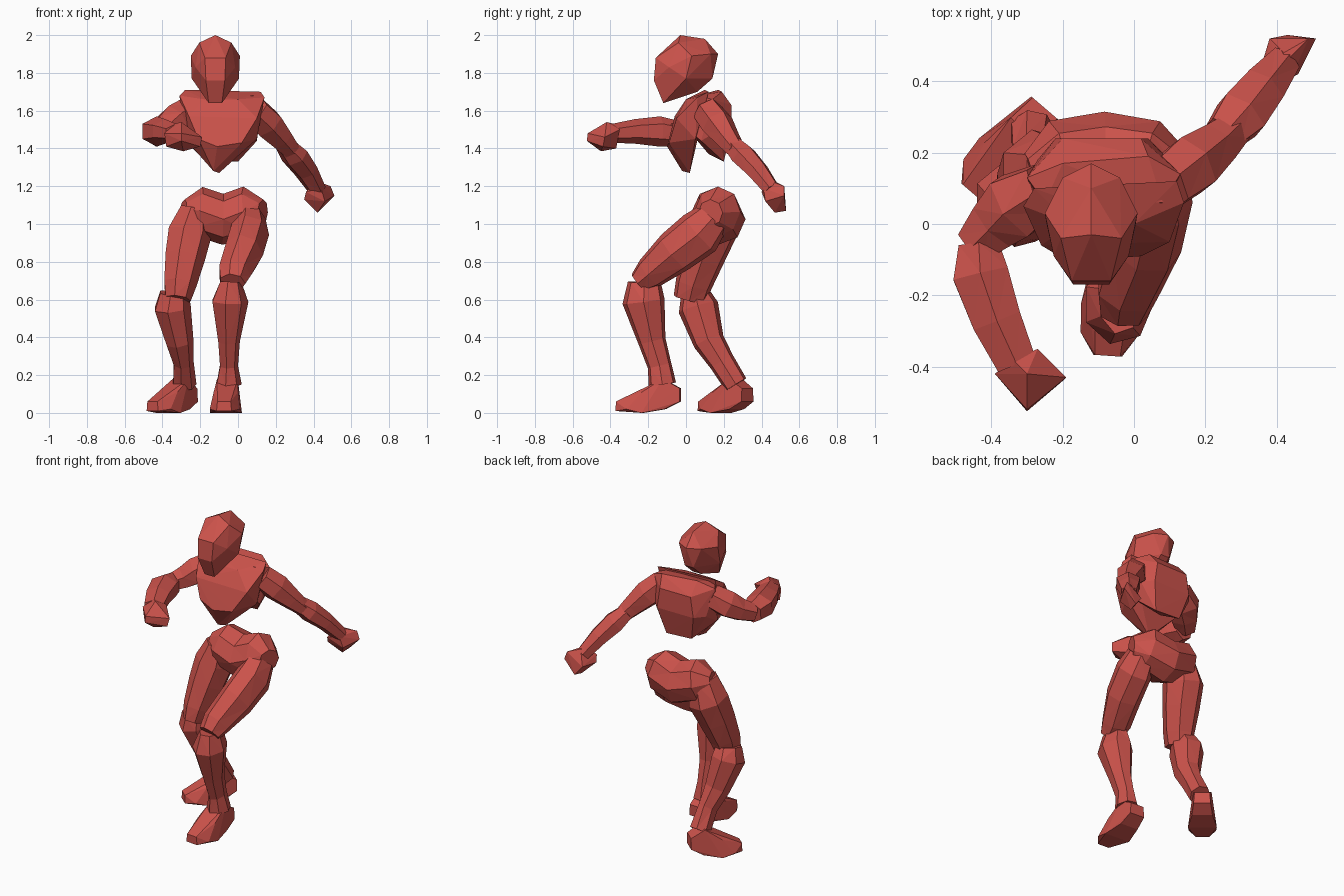
import bpy, bmesh, math
from mathutils import Vector

mat = bpy.data.materials.new("red")
mat.diffuse_color = (0.6, 0.085, 0.07, 1)


def finish(name, bm):
    bmesh.ops.triangulate(bm, faces=bm.faces[:])
    bmesh.ops.recalc_face_normals(bm, faces=bm.faces[:])
    me = bpy.data.meshes.new(name)
    bm.to_mesh(me)
    bm.free()
    me.materials.append(mat)
    ob = bpy.data.objects.new(name, me)
    bpy.context.collection.objects.link(ob)


def hull(name, pts):
    """Faceted convex block around a few corner points."""
    bm = bmesh.new()
    for p in pts:
        bm.verts.new(p)
    res = bmesh.ops.convex_hull(bm, input=bm.verts[:])
    junk = {v for v in res["geom_interior"] if isinstance(v, bmesh.types.BMVert)}
    bmesh.ops.delete(bm, geom=list(junk), context="VERTS")
    finish(name, bm)


def limb(name, rings, ref, n):
    """Loft of rings (x, y, z, radius along ref, radius across) following the path."""
    bm = bmesh.new()
    cs = [Vector(r[:3]) for r in rings]
    loops = []
    for i, r in enumerate(rings):
        t = (cs[min(i + 1, len(cs) - 1)] - cs[max(i - 1, 0)]).normalized()
        s = (ref - t * ref.dot(t)).normalized()
        d = t.cross(s)
        loops.append([bm.verts.new(cs[i] + s * r[3] * math.cos(a) + d * r[4] * math.sin(a))
                      for a in (2 * math.pi * k / n for k in range(n))])
    for a, b in zip(loops, loops[1:]):
        for k in range(n):
            bm.faces.new((a[k], a[(k + 1) % n], b[(k + 1) % n], b[k]))
    bm.faces.new(loops[0])
    bm.faces.new(loops[-1])
    finish(name, bm)


X, Z = Vector((1, 0, 0)), Vector((0, 0, 1))

# head: half profile mirrored about its own centre line
half = [(0, -.03, 2), (0, .10, 1.98), (0, .17, 1.9), (.03, .14, 1.77), (.03, .06, 1.7),
        (.035, -.12, 1.64), (.05, -.17, 1.76), (.055, -.16, 1.88), (.085, -.04, 1.96),
        (.13, .03, 1.89), (.125, 0, 1.77), (.105, -.09, 1.83), (.08, .13, 1.9)]
hull("head", [(-.12 + s * x, y, z) for x, y, z in half for s in (-1, 1)])

# chest front with pointed lower edge, and upper back
hull("chest", [(-.18, 0, 1.66), (0, 0, 1.66), (-.31, .05, 1.68), (.14, .06, 1.67),
               (-.28, .1, 1.71), (.12, .12, 1.7), (-.26, -.06, 1.57), (.1, -.05, 1.56),
               (-.21, -.09, 1.45), (.02, -.09, 1.43), (-.11, -.1, 1.41), (-.13, -.02, 1.28),
               (-.1, .02, 1.27), (.1, .05, 1.45), (-.28, .05, 1.45)])
hull("upper_back", [(-.2, .24, 1.63), (.02, .24, 1.63), (-.22, .24, 1.5), (.04, .24, 1.5),
                    (-.18, .2, 1.34), (0, .2, 1.33), (-.1, .12, 1.37), (.1, .08, 1.44),
                    (-.28, .08, 1.44), (.13, .14, 1.66), (-.3, .13, 1.67),
                    (-.2, .17, 1.71), (.04, .19, 1.7), (.1, .18, 1.5), (-.27, .18, 1.5),
                    (-.25, .06, 1.68), (.08, .06, 1.68), (-.25, .01, 1.5), (.07, .01, 1.5)])

# pelvis: lofted sideways, dipping at the waist
limb("pelvis", [(-.29, .14, 1.08, .05, .06), (-.22, .16, 1.07, .13, .13),
                (-.08, .17, 1.025, .135, .145), (.05, .165, 1.065, .135, .125),
                (.13, .13, 1.06, .07, .07)], Z, 8)

# legs
limb("left_thigh", [(.06, .14, 1.03, .085, .10), (.06, .07, .95, .105, .13),
                    (.03, -.06, .85, .105, .12), (-.02, -.19, .74, .09, .09),
                    (-.03, -.25, .69, .07, .06)], X, 7)
limb("left_shin", [(-.04, -.22, .69, .06, .09), (-.045, -.225, .59, .1, .115),
                   (-.05, -.18, .38, .06, .075), (-.05, -.14, .25, .05, .065),
                   (-.05, -.125, .15, .07, .075)], X, 7)
limb("right_thigh", [(-.23, .15, 1.08, .08, .10), (-.26, .14, .95, .12, .13),
                     (-.285, .09, .82, .11, .115), (-.31, .04, .68, .09, .10),
                     (-.32, .02, .60, .07, .09)], X, 7)
limb("right_shin", [(-.34, .05, .63, .08, .08), (-.35, .065, .56, .1, .11),
                    (-.31, .12, .38, .075, .085), (-.29, .19, .27, .055, .07),
                    (-.285, .265, .15, .065, .065)], X, 7)

# feet: one shape placed by heel point and pointing direction
sole = [(0, .05, .06), (0, .045, .13), (.08, .06, .02), (.09, .055, .18), (.2, .085, 0),
        (.2, .065, .11), (.28, .08, .02), (.34, .04, .01), (.34, .035, .06)]
for name, hx, hy, dx, dy, k in (("left_foot", -.05, -.03, -.07, -.998, 1),
                                ("right_foot", -.25, .325, -.65, -.76, .92)):
    hull(name, [(hx + k * f * dx - s * w * dy, hy + k * f * dy + s * w * dx, z)
                for f, w, z in sole for s in (-1, 1)])

# arms
limb("left_upper_arm", [(.09, .11, 1.60, .08, .08), (.16, .165, 1.53, .085, .09),
                        (.23, .22, 1.45, .065, .07), (.28, .265, 1.39, .05, .055)], Z, 6)
limb("left_forearm", [(.25, .25, 1.42, .05, .06), (.30, .305, 1.36, .065, .08),
                      (.36, .38, 1.28, .055, .07), (.42, .455, 1.18, .045, .05)], Z, 6)
limb("right_upper_arm", [(-.25, .10, 1.60, .08, .08), (-.335, .05, 1.55, .085, .105),
                         (-.39, 0, 1.51, .07, .085), (-.45, -.06, 1.48, .055, .06)], Z, 6)
limb("right_forearm", [(-.435, -.06, 1.48, .07, .065), (-.43, -.14, 1.49, .08, .09),
                       (-.385, -.27, 1.49, .065, .08), (-.33, -.39, 1.48, .05, .065)], Z, 6)

# hands
hull("left_hand", [(.36, .40, 1.17), (.41, .44, 1.23), (.44, .41, 1.19), (.42, .48, 1.22),
                   (.49, .52, 1.2), (.51, .52, 1.15), (.43, .53, 1.07), (.42, .47, 1.06),
                   (.35, .42, 1.13), (.38, .52, 1.13), (.46, .42, 1.12)])
hull("right_hand", [(-.39, -.42, 1.48), (-.34, -.38, 1.53), (-.27, -.35, 1.5),
                    (-.19, -.43, 1.46), (-.2, -.44, 1.41), (-.3, -.525, 1.44),
                    (-.3, -.52, 1.48), (-.38, -.42, 1.41), (-.28, -.37, 1.4),
                    (-.3, -.42, 1.54), (-.29, -.45, 1.385)])
